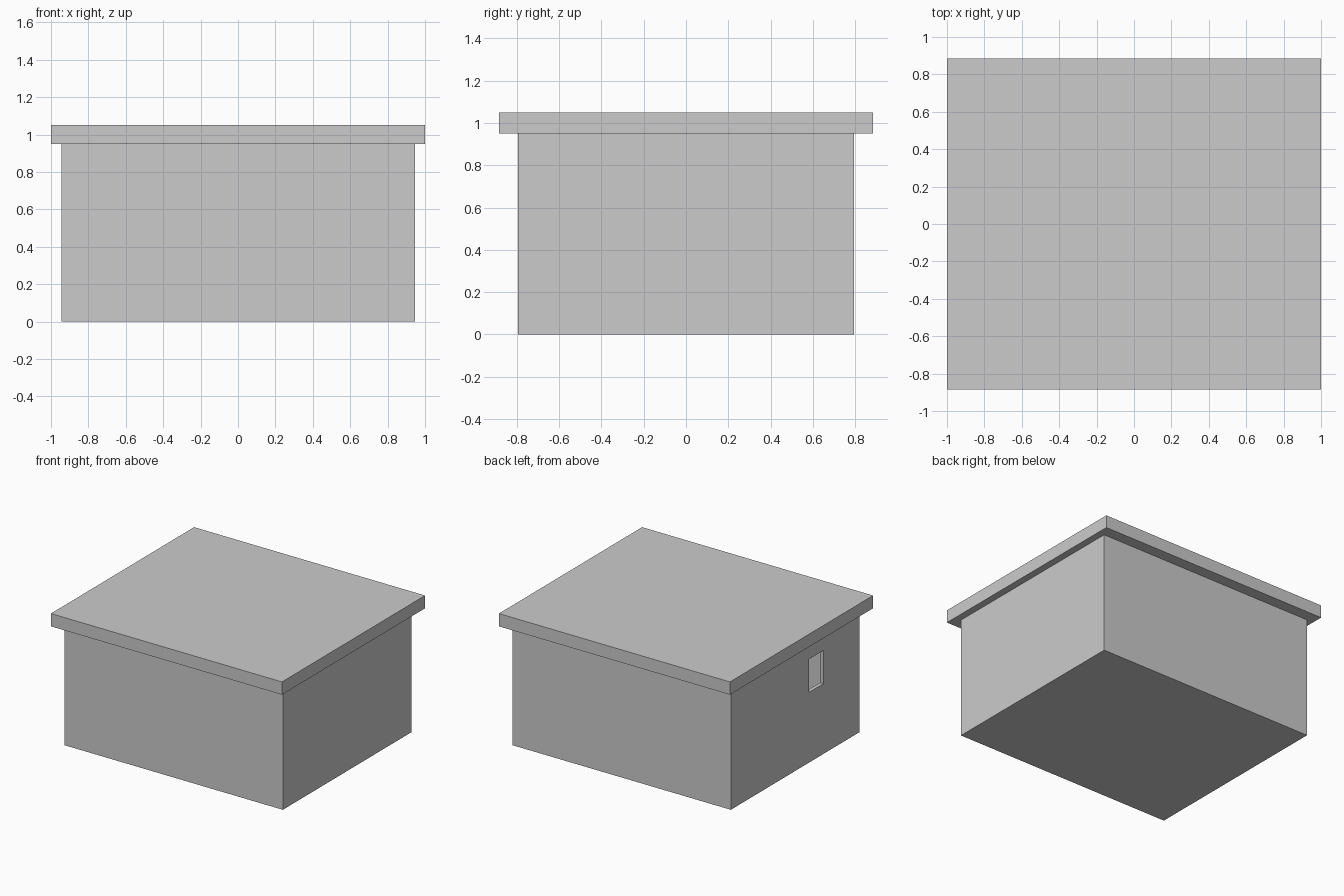
import bpy

if "Cube" in bpy.data.objects:
    bpy.data.objects.remove(bpy.data.objects["Cube"])


def box(name, lo, hi):
    """Axis-aligned box between two corners."""
    bpy.ops.mesh.primitive_cube_add(size=1)
    ob = bpy.context.object
    ob.name = name
    ob.location = [(a + b) / 2 for a, b in zip(lo, hi)]
    ob.scale = [b - a for a, b in zip(lo, hi)]
    bpy.ops.object.transform_apply(location=True, rotation=False, scale=True)
    return ob


def cut(target, cutter):
    """Subtract a hidden helper from a part."""
    cutter.hide_render = True
    cutter.display_type = 'WIRE'
    mod = target.modifiers.new(cutter.name, 'BOOLEAN')
    mod.operation = 'DIFFERENCE'
    mod.solver = 'EXACT'
    mod.object = cutter


X, Y, H = 0.945, 0.795, 0.95   # wall half sizes and height
T = 0.03                       # wall thickness

# hollow walls with a floor
walls = box("walls", (-X, -Y, 0), (X, Y, H))
cut(walls, box("room_cutter", (-X + T, -Y + T, T), (X - T, Y - T, H + 0.05)))

# small window opening in the left wall
cut(walls, box("window_cutter", (-X - 0.1, -0.35, 0.55), (-X + 0.1, -0.17, 0.81)))

# flat overhanging roof slab
box("roof", (-1, -0.885, H), (1, 0.885, H + 0.1))
